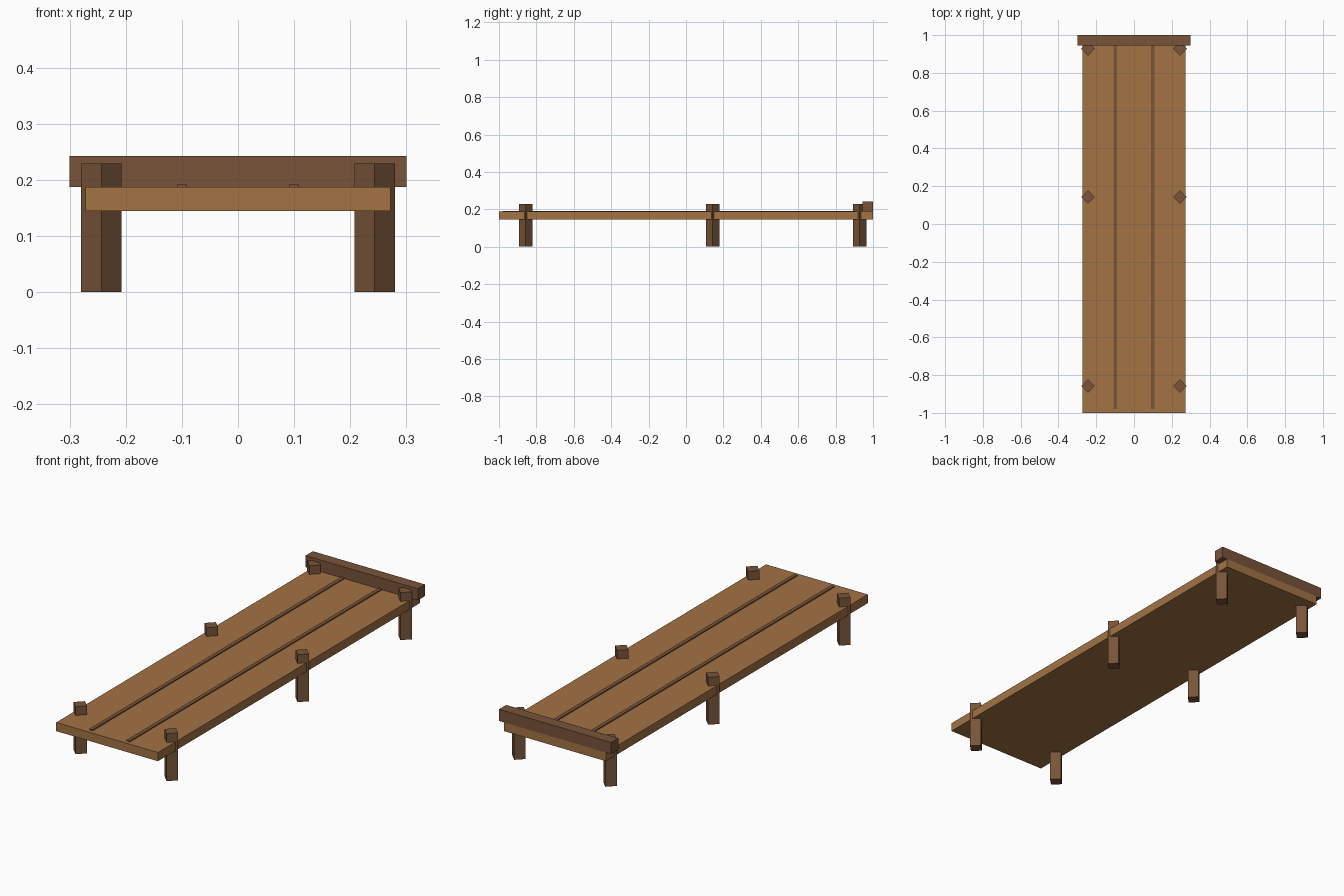
import bpy, math

if "Cube" in bpy.data.objects:
    bpy.data.objects.remove(bpy.data.objects["Cube"])


def material(name, srgb):
    m = bpy.data.materials.new(name)
    lin = [c / 12.92 if c <= 0.04045 else ((c + 0.055) / 1.055) ** 2.4
           for c in (v / 255 for v in srgb)]
    m.diffuse_color = (*lin, 1)
    m.use_nodes = True
    m.node_tree.nodes["Principled BSDF"].inputs["Base Color"].default_value = m.diffuse_color
    return m


light_wood = material("light wood", (163, 115, 69))
dark_wood = material("dark wood", (121, 84, 58))


def box(name, lo, hi, mat):
    centre = [(a + b) / 2 for a, b in zip(lo, hi)]
    bpy.ops.mesh.primitive_cube_add(size=1, location=centre)
    ob = bpy.context.object
    ob.name = name
    ob.scale = [b - a for a, b in zip(lo, hi)]
    bpy.ops.object.transform_apply(location=False, rotation=False, scale=True)
    ob.data.materials.append(mat)


# Flat deck and the raised end rail
box("deck", (-0.272, -1, 0.145), (0.272, 1, 0.187), light_wood)
box("end_rail", (-0.3, 0.945, 0.187), (0.3, 1, 0.243), dark_wood)

for side, x in (("left", -1), ("right", 1)):
    # Thin seam strip along the deck
    box(f"seam_strip_{side}", (x * 0.1 - 0.009, -0.98, 0.18),
        (x * 0.1 + 0.009, 0.98, 0.192), dark_wood)
    # Four-sided posts standing corner-on, poking through the deck
    for place, y in (("front", -0.857), ("middle", 0.143), ("back", 0.928)):
        bpy.ops.mesh.primitive_cylinder_add(
            vertices=4, radius=0.036, depth=0.229,
            location=(x * 0.2435, y, 0.1145))
        post = bpy.context.object
        post.name = f"post_{place}_{side}"
        post.data.materials.append(dark_wood)
